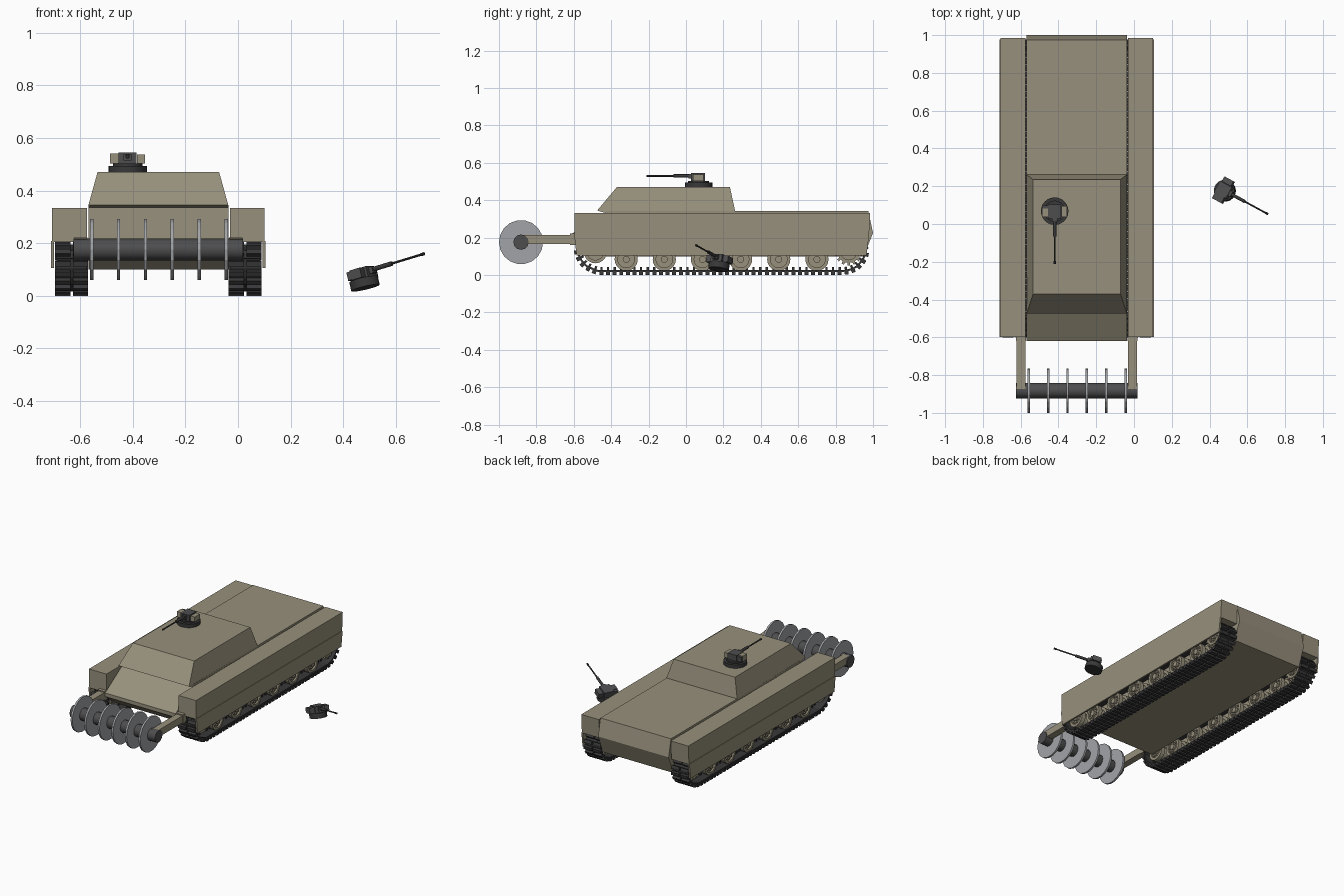
import bpy, bmesh, math
from mathutils import Matrix, Vector

cube = bpy.data.objects.get("Cube")
if cube:
    bpy.data.objects.remove(cube, do_unlink=True)


def material(name, r, g, b):
    m = bpy.data.materials.new(name)
    m.use_nodes = True
    m.diffuse_color = (r, g, b, 1)
    m.node_tree.nodes["Principled BSDF"].inputs["Base Color"].default_value = (r, g, b, 1)
    return m


SAND = material("sand armour", 0.31, 0.28, 0.20)
STEEL = material("bare steel", 0.36, 0.37, 0.39)
IRON = material("dark iron", 0.075, 0.075, 0.078)
TRACK = material("track black", 0.04, 0.04, 0.042)

CX = -0.303          # centre line of the vehicle
SIDES = (("left", 1), ("right", -1))


def finish(name, bm, mat, smooth=False, matrix=None):
    bmesh.ops.recalc_face_normals(bm, faces=bm.faces)
    mesh = bpy.data.meshes.new(name)
    bm.to_mesh(mesh)
    bm.free()
    mesh.materials.append(mat)
    ob = bpy.data.objects.new(name, mesh)
    bpy.context.collection.objects.link(ob)
    if matrix:
        ob.matrix_world = matrix
    if smooth:
        bpy.ops.object.select_all(action="DESELECT")
        ob.select_set(True)
        bpy.context.view_layer.objects.active = ob
        bpy.ops.object.shade_smooth_by_angle(angle=math.radians(40))
    return ob


def add_box(bm, lo, hi, m=Matrix()):
    lo, hi = Vector(lo), Vector(hi)
    size = hi - lo
    bmesh.ops.create_cube(bm, size=1, matrix=m @ Matrix.Translation((lo + hi) / 2)
                          @ Matrix.Diagonal((*size, 1)))


def add_cyl(bm, centre, r, length, axis="X", sides=16, r2=None):
    turn = {"X": Matrix.Rotation(math.pi / 2, 4, "Y"),
            "Y": Matrix.Rotation(math.pi / 2, 4, "X"), "Z": Matrix()}[axis]
    bmesh.ops.create_cone(bm, cap_ends=True, segments=sides, radius1=r,
                          radius2=r if r2 is None else r2, depth=length,
                          matrix=Matrix.Translation(centre) @ turn)


def prism(bm, profile, x0, x1):
    """Extrude a side profile of (y, z) points across x."""
    a = [bm.verts.new((x0, y, z)) for y, z in profile]
    b = [bm.verts.new((x1, y, z)) for y, z in profile]
    bm.faces.new(a)
    bm.faces.new(b)
    for i in range(len(a)):
        j = (i + 1) % len(a)
        bm.faces.new((a[i], a[j], b[j], b[i]))


# Hull with sloped nose and pointed tail
bm = bmesh.new()
prism(bm, [(-0.42, 0.342), (-0.62, 0.215), (-0.62, 0.19), (-0.5, 0.1),
           (0.95, 0.1), (1.0, 0.225), (0.975, 0.342)], CX - 0.266, CX + 0.266)
finish("hull", bm, SAND)

# Turret tapering to its roof
bm = bmesh.new()
prism(bm, [(-0.475, 0.345), (-0.37, 0.47), (0.235, 0.47), (0.262, 0.345),
           (0.262, 0.335), (-0.44, 0.335)], CX - 0.266, CX + 0.266)
for v in bm.verts:
    if v.co.z > 0.4:
        v.co.x = CX + (v.co.x - CX) * 0.87
finish("turret", bm, SAND)

# Fenders and hanging skirts
for side, s in SIDES:
    bm = bmesh.new()
    prism(bm, [(-0.597, 0.205), (-0.597, 0.333), (0.985, 0.333), (0.978, 0.205)],
          CX + s * 0.272, CX + s * 0.404)
    finish(side + "_fender", bm, SAND)
    bm = bmesh.new()
    prism(bm, [(-0.597, 0.208), (0.978, 0.208), (0.965, 0.105), (-0.585, 0.105)],
          CX + s * 0.397, CX + s * 0.408)
    finish(side + "_skirt", bm, SAND)


def wheel(name, s, y, z, r, teeth=0):
    bm = bmesh.new()
    o = CX + s * 0.33
    add_cyl(bm, (o, y, z), r * 0.72, 0.07, sides=20)
    for d in (-0.033, 0.033):
        # Rim ring, hub and bolts on each wheel half
        outer, inner = [], []
        for dx in (-0.014, 0.014):
            for ring, rad in ((outer, r), (inner, r * 0.72)):
                ring.append([bm.verts.new((o + d + dx, y + rad * math.cos(a), z + rad * math.sin(a)))
                             for a in (k * math.tau / 20 for k in range(20))])
        for p, q in ((outer[0], outer[1]), (inner[0], inner[1]),
                     (outer[0], inner[0]), (outer[1], inner[1])):
            for k in range(20):
                n = (k + 1) % 20
                bm.faces.new((p[k], p[n], q[n], q[k]))
        add_cyl(bm, (o + d, y, z), r * 0.3, 0.034, sides=12)
        for k in range(8):
            a = k * math.tau / 8
            add_cyl(bm, (o + d, y + r * 0.52 * math.cos(a), z + r * 0.52 * math.sin(a)),
                    r * 0.1, 0.02, sides=6)
        for k in range(teeth):
            m = Matrix.Translation((o + d, y, z)) @ Matrix.Rotation(k * math.tau / teeth, 4, "X")
            add_box(bm, (-0.01, -0.007, r * 0.9), (0.01, 0.007, r + 0.014), m)
    finish(name, bm, SAND)


# Running gear
for side, s in SIDES:
    for i in range(6):
        wheel(f"{side}_road_wheel_{i + 1}", s, -0.32 + i * 0.204, 0.084, 0.062)
    wheel(side + "_idler", s, -0.485, 0.125, 0.062)
    wheel(side + "_sprocket", s, 0.87, 0.125, 0.06, teeth=14)

# Track loops: each link is a plate with two outer pads and a guide horn
loop = [Vector((0, y, z)) for y, z in (
    (-0.47, 0.022), (0.86, 0.022), (0.915, 0.045), (0.95, 0.09), (0.96, 0.14),
    (0.93, 0.18), (0.88, 0.19), (-0.5, 0.19), (-0.55, 0.18), (-0.58, 0.14),
    (-0.57, 0.09), (-0.53, 0.045))]
spans = list(zip(loop, loop[1:] + loop[:1]))
total = sum((b - a).length for a, b in spans)
LINKS = 92
pitch = total / LINKS


def along(dist):
    dist %= total
    for a, b in spans:
        length = (b - a).length
        if dist <= length:
            return a.lerp(b, dist / length)
        dist -= length
    return loop[0]


for side, s in SIDES:
    bm = bmesh.new()
    for i in range(LINKS):
        p, q = along(i * pitch), along((i + 1) * pitch)
        t = (q - p).normalized()
        out = Vector((0, t.z, -t.y))
        m = Matrix((Vector((1, 0, 0)), t, out)).transposed().to_4x4()
        m.translation = (p + q) / 2 + Vector((CX + s * 0.33, 0, 0))
        add_box(bm, (-0.058, -pitch * 0.5, -0.005), (0.058, pitch * 0.5, 0.005), m)
        for x in (-0.034, 0.034):
            add_box(bm, (x - 0.029, -pitch * 0.3, 0.004), (x + 0.029, pitch * 0.3, 0.022), m)
        add_box(bm, (-0.004, -0.006, -0.02), (0.004, 0.006, -0.004), m)
    finish(side + "_track", bm, TRACK)

# Mine roller: arms, drum and discs
RY, RZ = -0.882, 0.176
for side, s in SIDES:
    bm = bmesh.new()
    x = CX + s * 0.295
    add_box(bm, (x - 0.023, -0.89, 0.167), (x + 0.023, -0.58, 0.215))
    add_box(bm, (x - 0.026, -0.62, 0.16), (x + 0.026, -0.58, 0.222))
    finish(side + "_roller_arm", bm, SAND)
bm = bmesh.new()
add_cyl(bm, (CX, RY, RZ), 0.041, 0.645, sides=12)
finish("roller_drum", bm, IRON, smooth=True)
for i in range(6):
    bm = bmesh.new()
    add_cyl(bm, (-0.557 + i * 0.1025, RY, RZ), 0.118, 0.013, sides=18)
    finish(f"roller_disc_{i + 1}", bm, STEEL)


def gun(prefix, m, plate_mat):
    """Machine gun on a round mount, pointing along local -y."""
    bm = bmesh.new()
    add_cyl(bm, (0, 0, 0.017), 0.056, 0.034, axis="Z", sides=20)
    finish(prefix + "_mount", bm, TRACK, True, m)
    bm = bmesh.new()
    add_box(bm, (-0.034, -0.04, 0.034), (0.034, 0.034, 0.075))
    add_box(bm, (-0.015, -0.055, 0.045), (0.015, -0.035, 0.07))
    add_box(bm, (-0.067, 0.012, 0.036), (-0.034, 0.03, 0.068))
    finish(prefix + "_receiver", bm, IRON, False, m)
    bm = bmesh.new()
    add_box(bm, (-0.067, -0.03, 0.034), (-0.034, 0.014, 0.072))
    add_box(bm, (0.036, -0.03, 0.034), (0.066, 0.026, 0.068))
    finish(prefix + "_ammo_boxes", bm, plate_mat, False, m)
    bm = bmesh.new()
    add_cyl(bm, (0, -0.09, 0.06), 0.009, 0.09, axis="Y", sides=10)
    add_cyl(bm, (0, -0.2, 0.06), 0.0045, 0.15, axis="Y", sides=8)
    add_cyl(bm, (0, -0.272, 0.06), 0.006, 0.016, axis="Y", sides=8)
    finish(prefix + "_barrel", bm, TRACK, True, m)


# Roof gun on its ring
bm = bmesh.new()
add_cyl(bm, (-0.42, 0.068, 0.481), 0.073, 0.026, axis="Z", sides=24)
finish("roof_ring", bm, TRACK, smooth=True)
gun("roof_gun", Matrix.Translation((-0.42, 0.068, 0.47)), SAND)

# Loose gun beside the vehicle, turned and tipped upward
aim = Vector((0.23, -0.125, 0.07)).normalized()
across = (-aim).cross(Vector((0, 0, 1))).normalized()
up = across.cross(-aim)
pose = Matrix((across, -aim, up)).transposed().to_4x4()
pose.translation = (0.485, 0.174, 0.03)
gun("loose_gun", pose, IRON)
